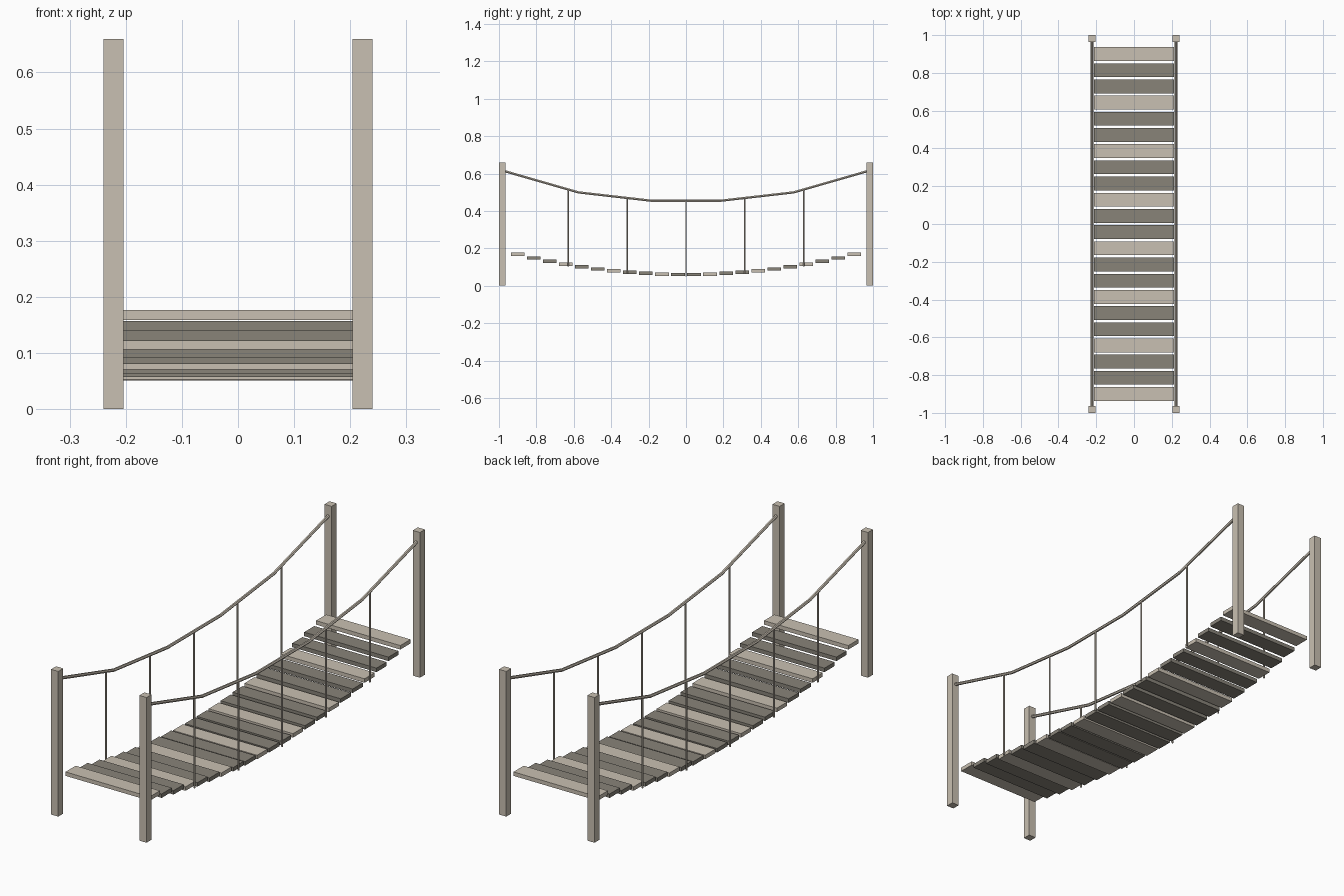
import bpy
from mathutils import Vector

if "Cube" in bpy.data.objects:
    bpy.data.objects.remove(bpy.data.objects["Cube"])


def material(name, rgb):
    m = bpy.data.materials.new(name)
    m.diffuse_color = (*rgb, 1.0)
    m.use_nodes = True
    m.node_tree.nodes["Principled BSDF"].inputs["Base Color"].default_value = m.diffuse_color
    return m


LIGHT = material("pale wood", (0.584, 0.527, 0.445))
DARK = material("weathered wood", (0.246, 0.227, 0.191))


def finish(name, mat):
    ob = bpy.context.object
    ob.name = name
    ob.data.materials.append(mat)
    return ob


def box(name, size, loc, mat):
    bpy.ops.mesh.primitive_cube_add(size=1, location=loc)
    ob = finish(name, mat)
    ob.scale = size
    bpy.ops.object.transform_apply(location=False, rotation=False, scale=True)
    return ob


def rod(name, a, b, radius, mat, sides=6):
    a, b = Vector(a), Vector(b)
    bpy.ops.mesh.primitive_cylinder_add(vertices=sides, radius=radius, depth=(b - a).length,
                                        location=(a + b) / 2)
    ob = finish(name, mat)
    ob.rotation_euler = (b - a).to_track_quat('Z', 'Y').to_euler()
    return ob


def rope(name, points, radius, mat):
    cu = bpy.data.curves.new(name, 'CURVE')
    cu.dimensions = '3D'
    cu.bevel_depth = radius
    cu.bevel_resolution = 1
    cu.use_fill_caps = True
    sp = cu.splines.new('POLY')
    sp.points.add(len(points) - 1)
    for p, co in zip(sp.points, points):
        p.co = (*co, 1)
    sp.use_smooth = False
    cu.materials.append(mat)
    ob = bpy.data.objects.new(name, cu)
    bpy.context.collection.objects.link(ob)


def deck_z(y):
    return 0.06 + 0.1333 * y * y


# sagging deck: every third plank is pale
COUNT = 22
for i in range(COUNT):
    y = -0.9 + 1.8 * i / (COUNT - 1)
    box(f"plank_{i + 1}", (0.424, 0.073, 0.018), (0, y, deck_z(y)),
        LIGHT if i % 3 == 0 else DARK)

# rope height at the bend points
RAIL = [(-0.975, 0.614), (-0.575, 0.499), (-0.19, 0.455),
        (0.19, 0.455), (0.575, 0.499), (0.975, 0.614)]


def rail_z(y):
    for (y0, z0), (y1, z1) in zip(RAIL, RAIL[1:]):
        if y0 <= y <= y1:
            return z0 + (z1 - z0) * (y - y0) / (y1 - y0)


X = 0.222
for side, sx in (("left", -X), ("right", X)):
    # end posts
    for end, y in (("front", -0.982), ("back", 0.982)):
        box(f"{end}_{side}_post", (0.036, 0.036, 0.66), (sx, y, 0.33), LIGHT)
    # hand rope
    rope(f"{side}_hand_rope", [(sx, y, z) for y, z in RAIL], 0.007, LIGHT)
    # vertical hangers
    for k in range(5):
        y = -0.63 + 0.315 * k
        rod(f"{side}_hanger_{k + 1}", (sx, y, deck_z(y) - 0.01), (sx, y, rail_z(y)), 0.004, LIGHT)
